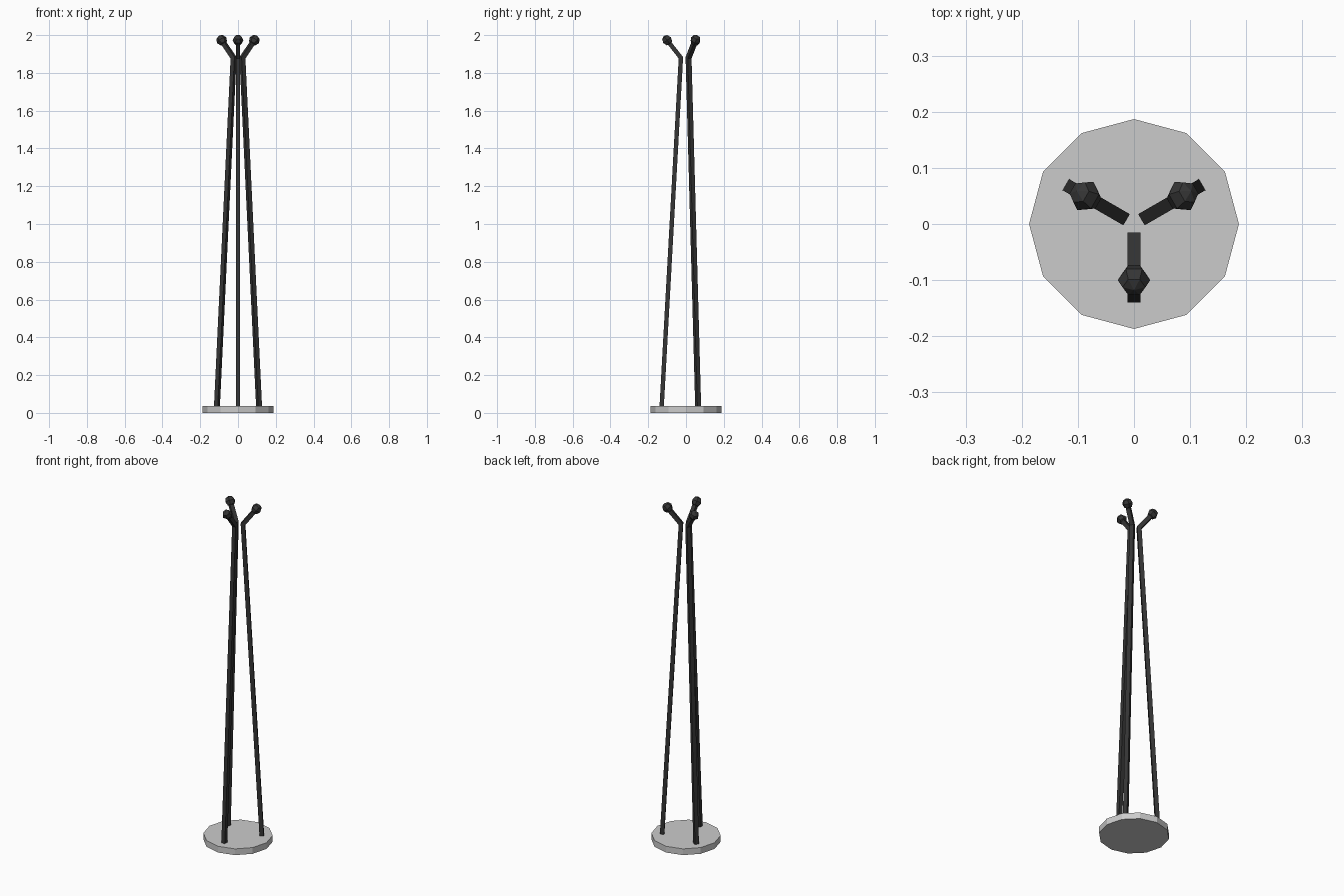
import bpy, bmesh, math
from mathutils import Matrix, Vector

if "Cube" in bpy.data.objects:
    bpy.data.objects.remove(bpy.data.objects["Cube"])

dark = bpy.data.materials.new("dark_metal")
dark.diffuse_color = (0.035, 0.035, 0.035, 1)
dark.use_nodes = True
dark.node_tree.nodes["Principled BSDF"].inputs["Base Color"].default_value = dark.diffuse_color


def make_object(name, bm, mat=None):
    bmesh.ops.recalc_face_normals(bm, faces=bm.faces)
    mesh = bpy.data.meshes.new(name)
    bm.to_mesh(mesh)
    bm.free()
    obj = bpy.data.objects.new(name, mesh)
    bpy.context.collection.objects.link(obj)
    if mat:
        mesh.materials.append(mat)
    return obj


# Twelve-sided base plate
bm = bmesh.new()
bmesh.ops.create_cone(bm, cap_ends=True, segments=12, radius1=0.187, radius2=0.187,
                      depth=0.037, matrix=Matrix.Translation((0, 0, 0.0185)))
make_object("base", bm)

# Pole centre line (radius, height): foot, bend, tip; square section, mitred at the bend
PATH = [Vector((0.129, 0.03)), Vector((0.027, 1.88)), Vector((0.10, 1.973))]
HALF = 0.0115


def build_pole(spin):
    bm = bmesh.new()
    d1 = (PATH[1] - PATH[0]).normalized()
    d2 = (PATH[2] - PATH[1]).normalized()
    n1, n2 = Vector((d1.y, -d1.x)), Vector((d2.y, -d2.x))
    mitre = (n1 + n2).normalized()
    offsets = [n1 * HALF, mitre * (HALF / mitre.dot(n1)), n2 * HALF]
    rings = []
    for p, o in zip(PATH, offsets):
        corners = [(p + o, -HALF), (p + o, HALF), (p - o, HALF), (p - o, -HALF)]
        rings.append([bm.verts.new((x, -c.x, c.y)) for c, x in corners])
    for a, b in zip(rings, rings[1:]):
        for i in range(4):
            j = (i + 1) % 4
            bm.faces.new((a[i], a[j], b[j], b[i]))
    bm.faces.new(rings[0])
    bm.faces.new(rings[-1])
    bm.transform(spin)
    return bm


def build_knob(spin):
    # Faceted ball whose axis follows the bent arm
    tilt = Vector((0, -0.073, 0.093)).to_track_quat('Z', 'X').to_matrix().to_4x4()
    bm = bmesh.new()
    bmesh.ops.create_uvsphere(bm, u_segments=6, v_segments=4, radius=0.029,
                              matrix=spin @ Matrix.Translation((0, -0.10, 1.973)) @ tilt)
    return bm


# Three poles with knobs, spun around the centre
for i, side in enumerate(("front", "right", "left")):
    spin = Matrix.Rotation(math.radians(120 * i), 4, 'Z')
    make_object(side + "_pole", build_pole(spin), dark)
    make_object(side + "_knob", build_knob(spin), dark)
